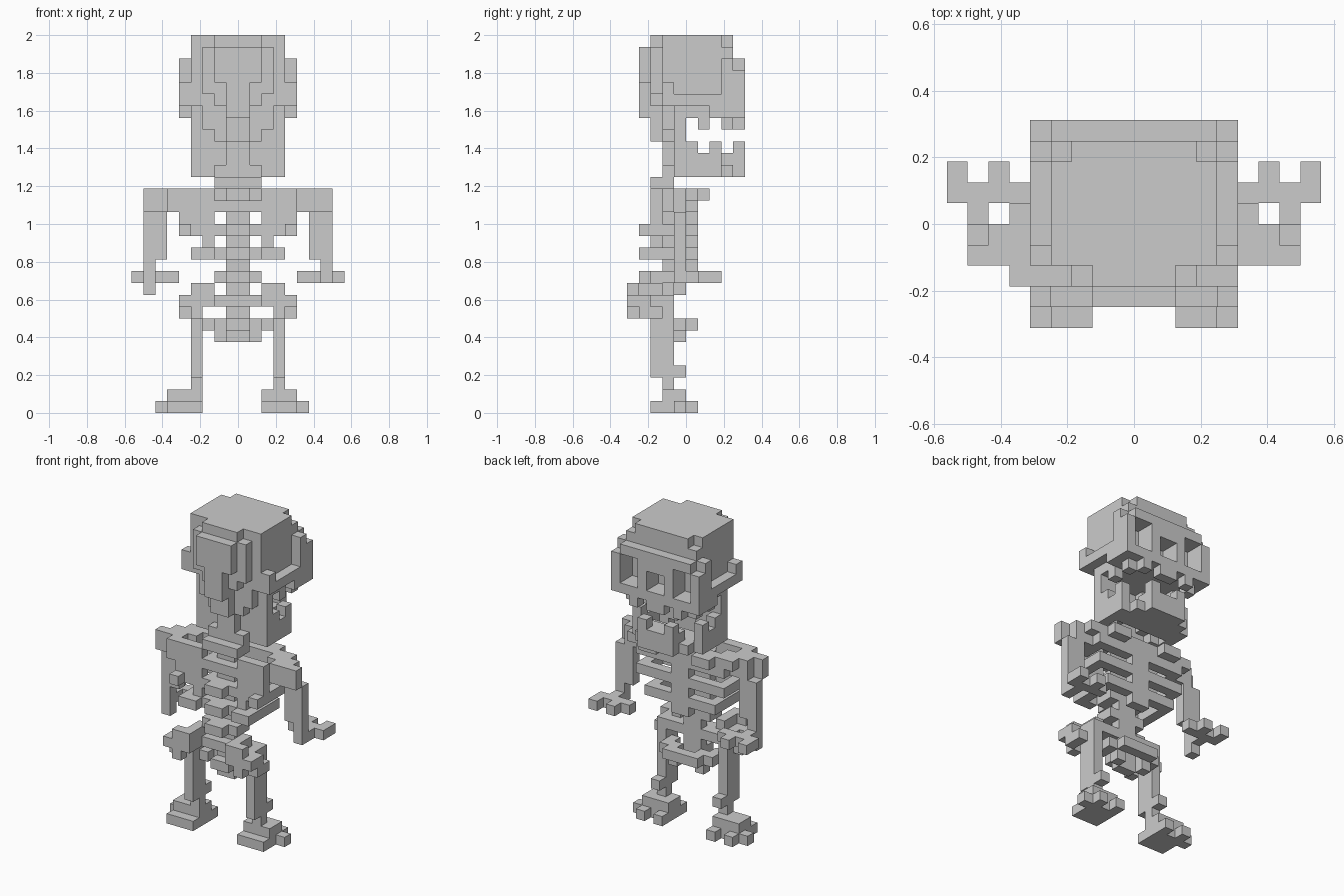
import bpy, bmesh, math
from mathutils import Vector

if "Cube" in bpy.data.objects:
    bpy.data.objects.remove(bpy.data.objects["Cube"], do_unlink=True)

U = 2 / 32  # edge of one block

bone = bpy.data.materials.new("bone grey")
bone.use_nodes = True
bone.diffuse_color = (0.6, 0.6, 0.6, 1)
bone.node_tree.nodes["Principled BSDF"].inputs["Base Color"].default_value = (0.6, 0.6, 0.6, 1)


def cells(boxes):
    """Blocks filled by boxes given as (x0, x1, y0, y1, z0, z1)."""
    return {(x, y, z) for a, b, c, d, e, f in boxes
            for x in range(a, b) for y in range(c, d) for z in range(e, f)}


def mirror(boxes):
    return [(-b, -a, *rest) for a, b, *rest in boxes]


def both(boxes):
    return boxes + mirror(boxes)


def build(name, boxes, holes=()):
    """One part made of the outer faces of its blocks."""
    solid = cells(boxes) - cells(holes)
    bm = bmesh.new()
    corners = {}

    def vert(p):
        if p not in corners:
            corners[p] = bm.verts.new(Vector(p) * U)
        return corners[p]

    for c in sorted(solid):
        for axis in range(3):
            for side in (0, 1):
                n = list(c)
                n[axis] += 2 * side - 1
                if tuple(n) in solid:
                    continue
                u, v = (axis + 1) % 3, (axis + 2) % 3
                quad = []
                for du, dv in ((0, 0), (1, 0), (1, 1), (0, 1)):
                    p = list(c)
                    p[axis] += side
                    p[u] += du
                    p[v] += dv
                    quad.append(vert(tuple(p)))
                bm.faces.new(quad if side else quad[::-1])
    mesh = bpy.data.meshes.new(name)
    bm.to_mesh(mesh)
    bm.free()
    mesh.materials.append(bone)
    obj = bpy.data.objects.new(name, mesh)
    bpy.context.collection.objects.link(obj)


def pair(name, boxes):
    build("left_" + name, boxes)
    build("right_" + name, mirror(boxes))


# Skull: cranium, stepped rear, brow and face, with sockets cut out
build("skull", [
    (-4, 4, -2, 3, 26, 32), (-3, 3, 3, 4, 30, 32), (-4, 4, 3, 4, 25, 31),
    (-4, 4, -1, 3, 25, 26), (-3, 3, -2, -1, 24, 26), (-2, 2, -2, -1, 23, 24),
    (-2, 2, -3, -2, 26, 32), (-3, 3, -3, -2, 27, 31), (-1, 1, -3, -2, 23, 26),
    (-2, 2, -4, -3, 28, 31), (-1, 1, -4, -3, 25, 28),
    (-4, 4, 4, 5, 25, 30), (-5, 5, 4, 5, 25, 29)],
    holes=both([(2, 4, 3, 5, 26, 29)]) + [(-1, 1, 3, 5, 26, 28)])

# Cheekbones running back along the skull sides
pair("cheekbone", [(4, 5, -2, 3, 26, 27), (4, 5, -2, -1, 27, 28),
                   (4, 5, 2, 4, 25, 27), (4, 5, 3, 4, 25, 30)])

# Upper teeth
build("upper_teeth", both([(3, 4, 1, 2, 24, 25), (3, 4, 3, 4, 24, 25),
                           (2, 3, 4, 5, 24, 25), (0, 1, 4, 5, 24, 25)]))

# Lower jaw: broad rear wall, sides, narrow chin and teeth
build("jaw", both([
    (2, 4, -1, 0, 20, 25), (1, 2, -1, 0, 21, 25), (3, 4, 0, 3, 20, 22),
    (2, 3, 3, 4, 20, 21), (0, 2, 3, 5, 20, 22), (0, 3, 1, 3, 20, 21),
    (3, 4, 0, 1, 22, 23), (3, 4, 2, 3, 22, 23), (1, 2, 4, 5, 22, 23)]))

# Spine with a wide vertebra at every second block
spine = [(-1, 1, -2, -1, 6, 25), (-2, 2, -2, -1, 20, 21), (-1, 1, -3, -2, 7, 8)]
for z in range(9, 21, 2):
    spine.append((-2, 2, -3, -1, z, z + 1))
for z in (11, 13, 15):
    spine.append((-1, 1, -4, -3, z, z + 1))
build("spine", spine)

# Ribs: each goes from the spine round to the breastbone
for i, (z, w, inner) in enumerate(((17, 5, 4), (15, 5, 4), (13, 4, 2))):
    rear = -3 if z == 17 else -4
    pair(f"rib_{i + 1}", [(1, inner, -3, -2, z, z + 1), (inner, w, rear, rear + 1, z, z + 1),
                          (w - 1, w, rear, 1, z, z + 1), (1, w, 0, 1, z, z + 1)])
build("breastbone", [(-1, 1, 0, 1, 12, 19)])

# Shoulders
pair("collarbone", [(1, 5, 0, 1, 18, 19), (2, 4, 1, 2, 18, 19), (4, 6, -1, 1, 18, 19)])
blade = [(2, 5, -3, -2, 16, 19), (2, 4, -3, -2, 15, 16), (2, 3, -3, -2, 14, 15)]
build("left_shoulder_blade", blade)
build("right_shoulder_blade", mirror(blade) + [(-6, -5, -3, -2, 17, 19)])

# Arms and hands
pair("arm", [(5, 7, -2, 0, 17, 19), (7, 8, -2, -1, 17, 19),
             (6, 8, -1, 0, 13, 17), (7, 8, -1, 0, 11, 13)])
hand = [(7, 8, 0, 1, 11, 12), (5, 9, 1, 2, 11, 12),
        (8, 9, 2, 3, 11, 12), (6, 7, 2, 3, 11, 12)]
build("left_hand", hand)
build("right_hand", mirror(hand) + [(-8, -7, -1, 0, 10, 11)])

# Pelvis
pair("hip_bone", [(2, 4, -5, -4, 10, 11), (2, 3, -4, -2, 10, 11), (2, 5, -5, -3, 9, 10),
                  (2, 4, -3, -1, 9, 10), (3, 4, -5, -4, 8, 9), (4, 5, -4, -2, 8, 9)])
build("pubic_bone", both([(2, 3, -2, 0, 7, 8), (0, 2, 0, 1, 7, 8), (1, 2, -1, 0, 6, 8)]))

# Legs with kneecaps
pair("leg", [(3, 4, -3, -1, 3, 9), (3, 4, -1, 0, 3, 4), (3, 4, -2, -1, 2, 3)])

# Feet: the right one sits one block further out
foot = [(2, 5, -2, 0, 1, 2), (2, 5, -3, 0, 0, 1), (5, 6, -1, 0, 0, 1),
        (2, 3, 0, 1, 0, 1), (4, 5, 0, 1, 0, 1)]
build("left_foot", foot)
build("right_foot", [(a - 1, b - 1, *rest) for a, b, *rest in mirror(foot)])
